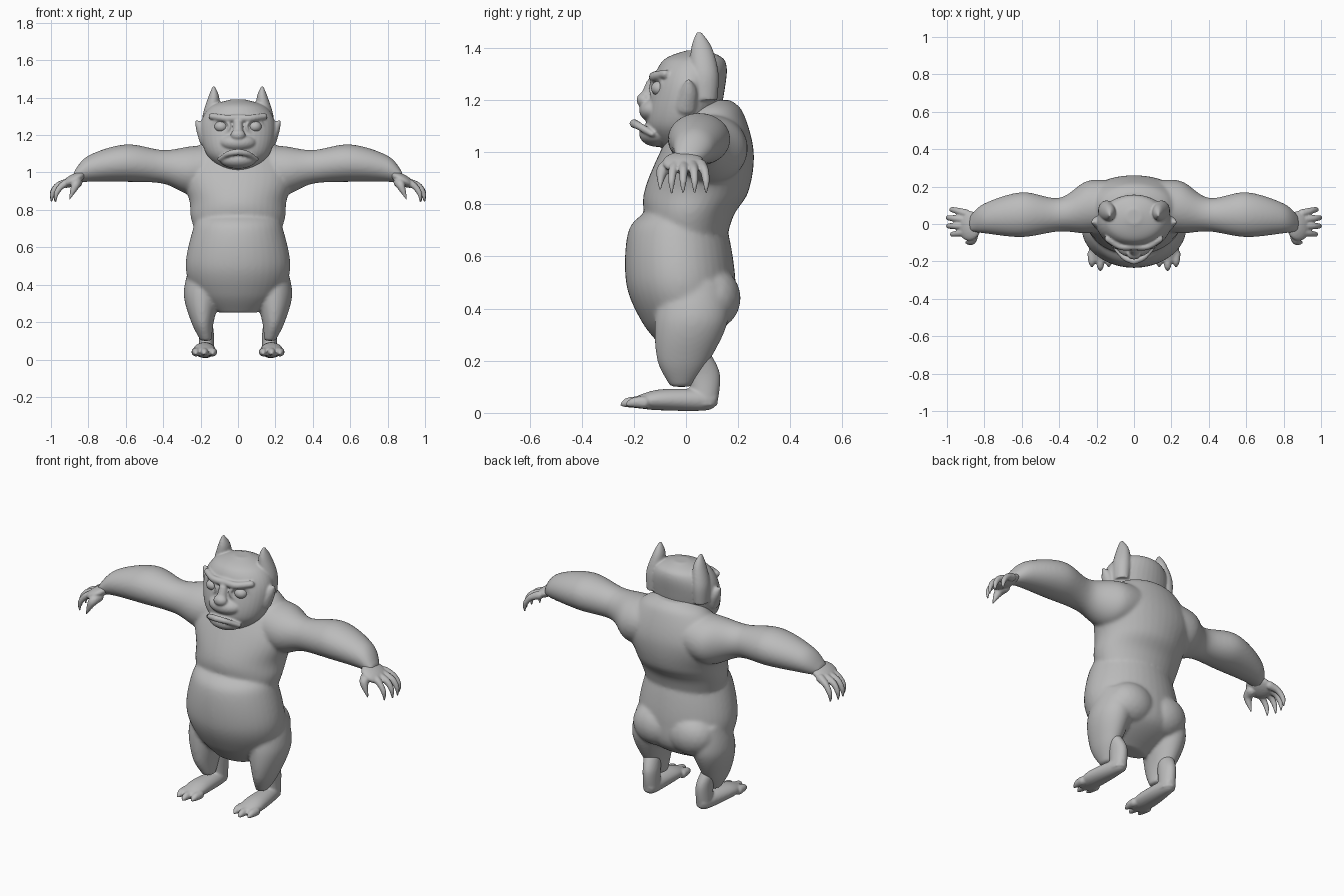
import bpy, bmesh, math
from mathutils import Matrix

if "Cube" in bpy.data.objects:
    bpy.data.objects.remove(bpy.data.objects["Cube"])

skin = bpy.data.materials.new("grey skin")
skin.use_nodes = True
grey = (.5, .5, .5, 1)
skin.diffuse_color = grey
skin.node_tree.nodes["Principled BSDF"].inputs["Base Color"].default_value = grey


def spline(points, steps):
    """Catmull-Rom interpolation through tuples of any length."""
    result = []
    last = len(points) - 1
    for i in range(last):
        corners = [points[max(0, min(last, i + offset))] for offset in (-1, 0, 1, 2)]
        for step in range(steps):
            t = step / steps
            result.append([
                b + t / 2 * (c - a + t * (2 * a - 5 * b + 4 * c - d + t * (3 * (b - c) + d - a)))
                for a, b, c, d in zip(*corners)])
    return result + [list(points[-1])]


def loft(bm, axis, stations, sides=40):
    """Stations: position on the axis, two centre coordinates, two radii."""
    rings = []
    for along, first, second, radius_a, radius_b in spline(stations, 8):
        ring = []
        for k in range(sides):
            angle = math.tau * k / sides
            u = first + radius_a * math.cos(angle)
            v = second + radius_b * math.sin(angle)
            place = {"x": (along, u, v), "y": (u, along, v), "z": (u, v, along)}
            ring.append(bm.verts.new(place[axis]))
        rings.append(ring)
    for lower, upper in zip(rings, rings[1:]):
        for k in range(sides):
            bm.faces.new((lower[k - 1], lower[k], upper[k], upper[k - 1]))
    bm.faces.new(rings[0])
    bm.faces.new(rings[-1])


def ball(bm, centre, radii, tilt=0):
    matrix = (Matrix.Translation(centre) @ Matrix.Rotation(tilt, 4, "Y")
              @ Matrix.Diagonal((*radii, 1)))
    bmesh.ops.create_icosphere(bm, subdivisions=3, radius=1, matrix=matrix)


def tube(bm, points, steps=8):
    """A tapering limb of overlapping beads; points are x, y, z, radius."""
    for x, y, z, radius in spline(points, steps):
        bmesh.ops.create_icosphere(bm, subdivisions=2, radius=radius,
                                   matrix=Matrix.Translation((x, y, z)))


def finish(name, bm, voxel=None, softness=0):
    """Mirror the part and fuse its pieces into one smooth skin."""
    bmesh.ops.recalc_face_normals(bm, faces=bm.faces)
    mesh = bpy.data.meshes.new(name)
    bm.to_mesh(mesh)
    bm.free()
    mesh.materials.append(skin)
    mesh.shade_smooth()
    part = bpy.data.objects.new(name, mesh)
    bpy.context.collection.objects.link(part)
    part.modifiers.new("both sides", "MIRROR").use_mirror_merge = False
    if voxel:
        fuse = part.modifiers.new("fuse", "REMESH")
        fuse.mode = "VOXEL"
        fuse.voxel_size = voxel
        fuse.use_smooth_shade = True
        soften = part.modifiers.new("soften", "SMOOTH")
        soften.factor = .5
        soften.iterations = softness


# Body: chest, belly, arms, thighs and rump fused together
body = bmesh.new()
loft(body, "z", [(.6, 0, 0, .2, .14), (.75, 0, .01, .25, .17), (.85, 0, .04, .26, .2),
                 (1, 0, .08, .3, .18), (1.15, 0, .1, .2, .12), (1.2, 0, .1, .1, .07)])
loft(body, "z", [(.25, 0, -.04, .1, .05), (.35, 0, 0, .23, .17), (.5, 0, -.02, .28, .21),
                 (.7, 0, -.03, .24, .19), (.78, 0, -.01, .2, .13)])
loft(body, "x", [(.1, .1, 1.03, .13, .12), (.25, .09, 1.01, .14, .13), (.4, .05, 1.03, .09, .09),
                 (.6, .05, 1.05, .12, .1), (.8, .03, 1.02, .08, .07), (.88, 0, .97, .04, .03)])
loft(body, "z", [(.1, .17, -.02, .03, .04), (.2, .19, -.01, .06, .1),
                 (.35, .19, .02, .1, .14), (.5, .16, .03, .1, .13)])
ball(body, (.11, .1, .44), (.14, .11, .12))
finish("body", body, .009, 8)

# Feet: hock, sole and clawed toes
feet = bmesh.new()
loft(feet, "z", [(.03, .17, .07, .04, .05), (.15, .17, .07, .04, .06), (.25, .19, .03, .04, .05)])
loft(feet, "y", [(.12, .17, .06, .02, .02), (.08, .17, .05, .04, .04),
                 (-.1, .18, .05, .06, .04), (-.2, .18, .04, .05, .02)])
for side in (-1, 0, 1):
    x = .18 + side * .045
    reach = -.25 + abs(side) * .02
    tube(feet, [(x, -.16, .04, .025), (x, reach + .03, .04, .02), (x, reach, .03, .005)])
finish("feet", feet, .006, 3)

# Hands: palm, four clawed fingers and a thumb
hands = bmesh.new()
ball(hands, (.88, -.01, .96), (.07, .08, .03), .5)
for finger in range(4):
    y = -.05 + finger * .04
    tip = .97 + .025 * math.sin(finger)
    tube(hands, [(.9, y * .8, .95, .024), (tip - .03, y, .93, .018),
                 (tip, y * 1.1, .89, .014), (tip + .005, y * 1.1, .845, .005)])
tube(hands, [(.86, -.05, .95, .03), (.87, -.09, .93, .024), (.9, -.1, .86, .005)])
finish("hands", hands, .005, 3)

# Skull and pointed cheeks
head = bmesh.new()
loft(head, "z", [(1, 0, -.04, .06, .04), (1.1, 0, -.02, .17, .13), (1.25, 0, .01, .2, .14),
                 (1.35, 0, .03, .15, .12), (1.39, 0, .04, .04, .04)])
tube(head, [(.16, 0, 1.18, .05), (.19, .01, 1.23, .035), (.22, .01, 1.27, .01)])

# Muzzle, chin, nose and drooping lower lip
ball(head, (0, -.11, 1.16), (.1, .07, .05))
ball(head, (0, -.11, 1.07), (.1, .07, .05))
ball(head, (0, -.16, 1.2), (.04, .03, .03))
tube(head, [(0, -.13, 1.26, .025), (0, -.15, 1.2, .03)])
tube(head, [(0, -.2, 1.11, .018), (.05, -.18, 1.1, .016), (.1, -.13, 1.07, .012)], 12)

# Brow ridge, eye rims and ears
tube(head, [(0, -.12, 1.29, .02), (.07, -.12, 1.29, .02), (.14, -.08, 1.3, .018)], 12)
tube(head, [(.09 + .045 * math.cos(t), -.11 + .025 * math.cos(t), 1.245 + .037 * math.sin(t), .009)
            for t in range(8)], 5)
loft(head, "z", [(1.2, .15, .07, .04, .05), (1.3, .145, .07, .045, .055),
                 (1.4, .13, .06, .03, .04), (1.46, .13, .05, .006, .01)])
finish("head", head, .006, 4)

# Eyes
eyes = bmesh.new()
ball(eyes, (.09, -.1, 1.245), (.036, .034, .03))
finish("eyes", eyes)
